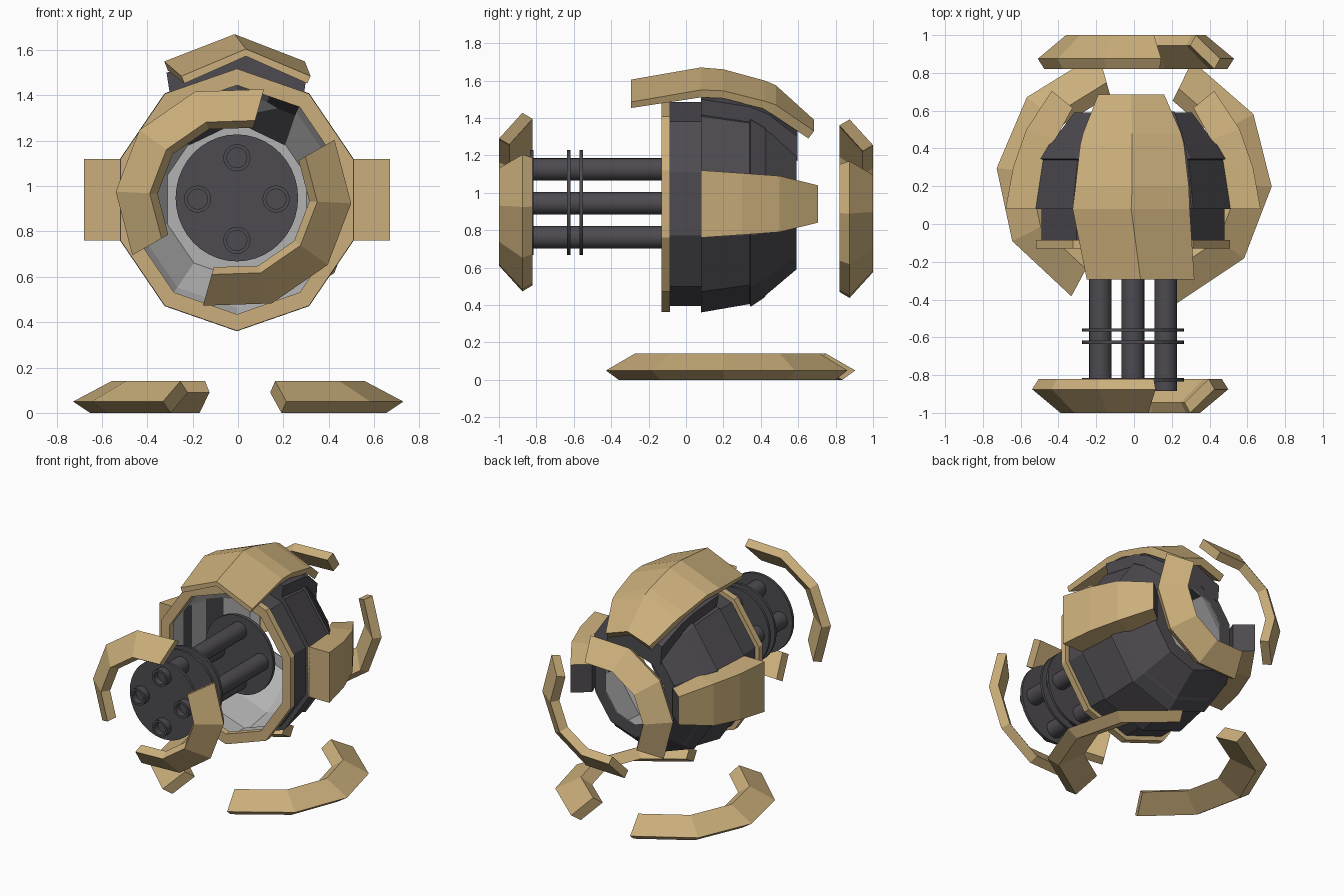
import bpy, bmesh, math

if "Cube" in bpy.data.objects:
    bpy.data.objects.remove(bpy.data.objects["Cube"])

CX, CZ = -0.005, 0.94


def material(name, rgb):
    m = bpy.data.materials.new(name)
    m.diffuse_color = (*rgb, 1)
    m.use_nodes = True
    m.node_tree.nodes["Principled BSDF"].inputs["Base Color"].default_value = m.diffuse_color
    return m


TAN = material("tan_armor", (0.60, 0.43, 0.20))
DARK = material("dark_metal", (0.075, 0.07, 0.08))
GREY = material("light_grey", (0.45, 0.45, 0.45))


def loft(name, sections, mat, caps=True, loop=False):
    """Skin a list of closed cross-sections; cap the ends or close into a loop."""
    bm = bmesh.new()
    rows = [[bm.verts.new(p) for p in s] for s in sections]
    n = len(rows[0])
    pairs = list(zip(rows, rows[1:])) + ([(rows[-1], rows[0])] if loop else [])
    for a, b in pairs:
        for i in range(n):
            j = (i + 1) % n
            bm.faces.new((a[i], a[j], b[j], b[i]))
    if caps and not loop:
        bm.faces.new(rows[0])
        bm.faces.new(rows[-1])
    bmesh.ops.recalc_face_normals(bm, faces=bm.faces)
    me = bpy.data.meshes.new(name)
    bm.to_mesh(me)
    bm.free()
    me.materials.append(mat)
    ob = bpy.data.objects.new(name, me)
    bpy.context.collection.objects.link(ob)
    return ob


def circle(r, y, n=10, x=CX, z=CZ, sx=1.0):
    """Polygon facing along y with one corner at the top."""
    return [(x + sx * r * math.sin(2 * math.pi * i / n), y,
             z + r * math.cos(2 * math.pi * i / n)) for i in range(n)]


def lathe(name, profile, mat, n=10, z=CZ, sx=0.935, **kw):
    """Turn (radius, y) pairs into a polygonal or round body along y."""
    return loft(name, [circle(r, y, n, CX, z, sx) for r, y in profile], mat, **kw)


def arc(name, angles, profile, place, mat):
    """Sweep a (radius, height) profile through a few angles."""
    return loft(name, [[place(r * math.cos(math.radians(a)),
                              0.95 * r * math.sin(math.radians(a)), h)
                        for r, h in profile] for a in angles], mat)


# Faceted hollow shell with grey lining, and front rim
lathe("body_shell", [(0.505, -0.09), (0.545, -0.09), (0.545, 0.08), (0.58, 0.08),
                     (0.535, 0.34), (0.55, 0.345), (0.50, 0.42), (0.485, 0.43),
                     (0.35, 0.59), (0.26, 0.59)], DARK, caps=False)
lathe("shell_lining", [(0.505, -0.09), (0.54, -0.085), (0.54, 0.08), (0.572, 0.087),
                       (0.528, 0.335), (0.478, 0.425), (0.345, 0.583),
                       (0.26, 0.583)], GREY, caps=False)
lathe("front_rim", [(0.505, -0.13), (0.578, -0.13), (0.578, -0.085), (0.505, -0.085)],
      TAN, loop=True)

# Barrel cluster: carrier discs and four hollow barrels
for name, y, t in (("base_disc", 0.02, 0.025), ("rear_clamp", -0.57, 0.018),
                   ("middle_clamp", -0.635, 0.018), ("muzzle_disc", -0.835, 0.02)):
    lathe(name, [(0.28, y), (0.28, y + t)], DARK, n=40, z=0.948, sx=0.965)
for k in range(4):
    a = k * math.pi / 2
    x, z = CX + 0.173 * math.sin(a), CZ + 0.003 + 0.182 * math.cos(a)
    ob = loft("barrel", [circle(r, y, 20, x, z) for r, y in
                         ((0.001, -0.84), (0.044, -0.84), (0.044, -0.885),
                          (0.06, -0.885), (0.06, 0.03))], DARK)
    bpy.context.view_layer.objects.active = ob
    ob.select_set(True)
    bpy.ops.object.shade_smooth_by_angle()
    ob.select_set(False)

# Curved side armour, dark on the inner faces
side = [(0.675, 0.08, 0.505, 0.08, 0.18), (0.635, 0.30, 0.48, 0.30, 0.165),
        (0.565, 0.50, 0.41, 0.45, 0.15), (0.43, 0.705, 0.32, 0.615, 0.10)]
for s, name in ((1, "right_side_armor"), (-1, "left_side_armor")):
    ob = loft(name, [[(CX + s * xo, yo, CZ + h), (CX + s * xo, yo, CZ - h),
                      (CX + s * xi, yi, CZ - h), (CX + s * xi, yi, CZ + h)]
                     for xo, yo, xi, yi, h in side], TAN)
    ob.data.materials.append(DARK)
    for p in ob.data.polygons:
        if s * p.normal.x < -0.2:
            p.material_index = 1


def roof(name, stations, mat):
    """Chevron slab: y, ridge x, ridge z, half width, drop, thickness, rear shift."""
    loft(name, [[(c - w, y, z - d), (c, y, z), (c + w, y, z - d),
                 (c + w * 0.95, y - k, z - d - t), (c, y - k, z - t),
                 (c - w * 0.95, y - k, z - d - t)]
                for y, c, z, w, d, t, k in stations], mat)


# Roof armour with its dark spacer
roof("roof_armor", [(-0.295, 0.035, 1.605, 0.285, 0.12, 0.032, 0),
                    (0.08, -0.015, 1.67, 0.31, 0.12, 0.04, 0),
                    (0.20, -0.01, 1.66, 0.30, 0.115, 0.04, 0),
                    (0.42, -0.01, 1.60, 0.275, 0.11, 0.04, 0.01),
                    (0.48, -0.01, 1.575, 0.26, 0.105, 0.05, 0.02),
                    (0.685, -0.015, 1.39, 0.175, 0.06, 0.04, 0.03)], TAN)
roof("roof_spacer", [(0.08, CX, 1.61, 0.31, 0.11, 0.10, 0),
                     (0.34, CX, 1.57, 0.29, 0.11, 0.10, 0),
                     (0.44, CX, 1.53, 0.27, 0.11, 0.11, 0),
                     (0.595, CX, 1.40, 0.22, 0.10, 0.13, 0)], DARK)

# Floating guard arcs (slanted slabs) in front of and behind the body
guard = [(0.485, 0), (0.52, 0.055), (0.37, 0.18), (0.335, 0.125)]
left = [75, 109, 143, 177, 211]
right = [a - 180 for a in left]
for side_name, angles in (("left", left), ("right", right)):
    arc(f"front_{side_name}_guard", angles, guard,
        lambda u, v, h: (-0.02 + u, -0.82 - h, 0.95 + v), TAN)
    arc(f"back_{side_name}_guard", angles, guard,
        lambda u, v, h: (0.01 + u, 0.82 + h, 0.915 + v), TAN)

# Ground arcs
foot = [(0.655, 0), (0.73, 0.05), (0.56, 0.14), (0.485, 0.09)]
for name, angles in (("left_ground_arc", [105, 141, 175, 208, 243]),
                     ("right_ground_arc", [-73, -37, -3, 30, 65])):
    arc(name, angles, foot, lambda u, v, h: (u, 0.235 + v, h), TAN)
